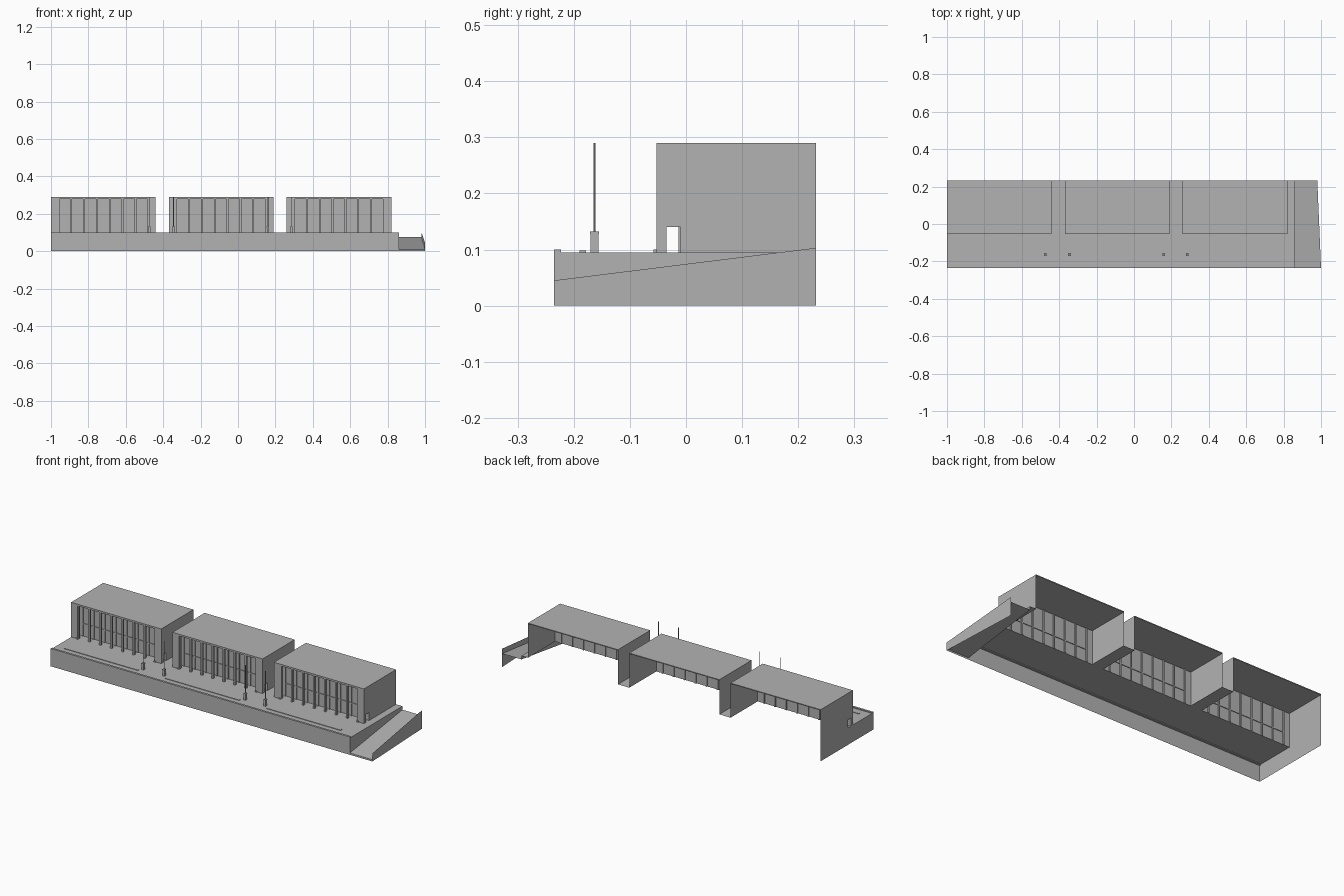
import bpy

cube = bpy.data.objects.get("Cube")
if cube:
    bpy.data.objects.remove(cube, do_unlink=True)

grey = bpy.data.materials.new("concrete_grey")
grey.use_nodes = True
colour = (0.45, 0.45, 0.45, 1)
grey.diffuse_color = colour
grey.node_tree.nodes["Principled BSDF"].inputs["Base Color"].default_value = colour


def add_mesh(name, verts, faces):
    mesh = bpy.data.meshes.new(name)
    mesh.from_pydata(verts, [], faces)
    mesh.materials.append(grey)
    obj = bpy.data.objects.new(name, mesh)
    bpy.context.collection.objects.link(obj)
    return obj


def sheet(name, *points):
    """One flat face through the points."""
    return add_mesh(name, points, [range(len(points))])


def box(name, x0, x1, y0, y1, z0, z1):
    verts = [(x, y, z) for x in (x0, x1) for y in (y0, y1) for z in (z0, z1)]
    faces = [(0, 1, 3, 2), (4, 6, 7, 5), (0, 4, 5, 1),
             (2, 3, 7, 6), (0, 2, 6, 4), (1, 5, 7, 3)]
    return add_mesh(name, verts, faces)


def side(name, x, outline, facing=1):
    """Wall across x, drawn as a y-z outline, facing left (1) or right (-1)."""
    return sheet(name, *[(x, y, z) for y, z in outline[::facing]])


def floor(name, x0, x1, y0, y1, z):
    return sheet(name, (x0, y0, z), (x1, y0, z), (x1, y1, z), (x0, y1, z))


FRONT, BACK = -0.235, 0.232
DECK, TOP = 0.095, 0.29
FACADE, WINDOW = -0.053, -0.008
EDGE = 0.86
LENGTH, PIER = 0.56, 0.04
starts = [-1, -0.37, 0.26]

# Terrace shell, open behind and below
sheet("terrace_front", (-1, FRONT, 0), (EDGE, FRONT, 0), (EDGE, FRONT, DECK), (-1, FRONT, DECK))
floor("terrace_floor", -1, EDGE, FRONT, WINDOW, DECK)
side("terrace_right_wall", -1, [(FRONT, 0), (BACK, 0), (BACK, DECK), (FRONT, DECK)], -1)
box("terrace_lip", -1, EDGE, FRONT, -0.223, DECK - 0.004, 0.1)
for x0, x1 in ((-0.44, -0.37), (0.19, 0.26), (0.82, EDGE)):
    floor("alley_floor", x0, x1, WINDOW, BACK, DECK)

# Ramp beside the terrace
LOW, HIGH, BACK_X = 0.01, 0.075, 0.98
sheet("ramp_floor", (EDGE, FRONT, LOW), (1, FRONT, LOW), (BACK_X, BACK, HIGH), (EDGE, BACK, HIGH))
sheet("ramp_front", (EDGE, FRONT, 0), (1, FRONT, 0), (1, FRONT, LOW), (EDGE, FRONT, LOW))
sheet("ramp_outer_wall", (1, FRONT, 0), (BACK_X, BACK, 0), (BACK_X, BACK, 0.103), (1, FRONT, 0.045))
side("ramp_inner_wall", EDGE, [(FRONT, LOW), (BACK, HIGH), (BACK, DECK), (FRONT, DECK)])

# Three pavilions, each with an open back and a passage behind the columns
outline = [(FACADE, DECK), (-0.035, DECK), (-0.035, 0.14), (-0.01, 0.14),
           (-0.01, DECK), (BACK, DECK), (BACK, TOP), (FACADE, TOP)]
BAYS = 7
for x0 in starts:
    x1 = x0 + LENGTH
    box("roof", x0, x1, FACADE, BACK, 0.285, TOP)
    side("right_wall", x0, outline, -1)
    side("left_wall", x1, outline)
    for a, b in ((x0, x0 + PIER), (x1 - PIER, x1)):
        box("corner_pier", a, b, FACADE, -0.036, DECK, TOP)
    left, right = x0 + PIER, x1 - PIER
    box("facade_beam", left, right, FACADE, -0.036, 0.28, 0.286)
    sheet("window_wall", (x0, WINDOW, DECK), (x1, WINDOW, DECK), (x1, WINDOW, TOP), (x0, WINDOW, TOP))
    box("window_transom", left, right, WINDOW - 0.004, WINDOW + 0.004, 0.163, 0.168)
    step = (right - left) / BAYS
    for i in range(BAYS + 1):
        x = left + step * i
        box("window_mullion", x - 0.004, x + 0.004, WINDOW - 0.005, WINDOW + 0.005, DECK, 0.286)
        box("column", x - 0.005, x + 0.005, -0.05, -0.038, DECK, 0.286)
    for x in (left - 0.002, right + 0.002):
        box("pier_foot", x - 0.006, x + 0.006, FACADE - 0.005, FACADE, DECK, 0.1)
    # Low paving strip in front of each pavilion
    box("paving_strip", x0 + 0.05, x1 - 0.05, -0.19, -0.178, DECK, 0.098)

# Lamp posts at the alleys
for x in (-0.475, -0.345, 0.16, 0.285):
    box("lamp_base", x - 0.006, x + 0.006, -0.17, -0.156, DECK, 0.128)
    box("lamp_collar", x - 0.007, x + 0.007, -0.171, -0.155, 0.128, 0.132)
    bpy.ops.mesh.primitive_cylinder_add(vertices=8, radius=0.002, depth=TOP - 0.13,
                                        location=(x, -0.163, (TOP + 0.13) / 2))
    pole = bpy.context.object
    pole.name = "lamp_pole"
    pole.data.materials.append(grey)
